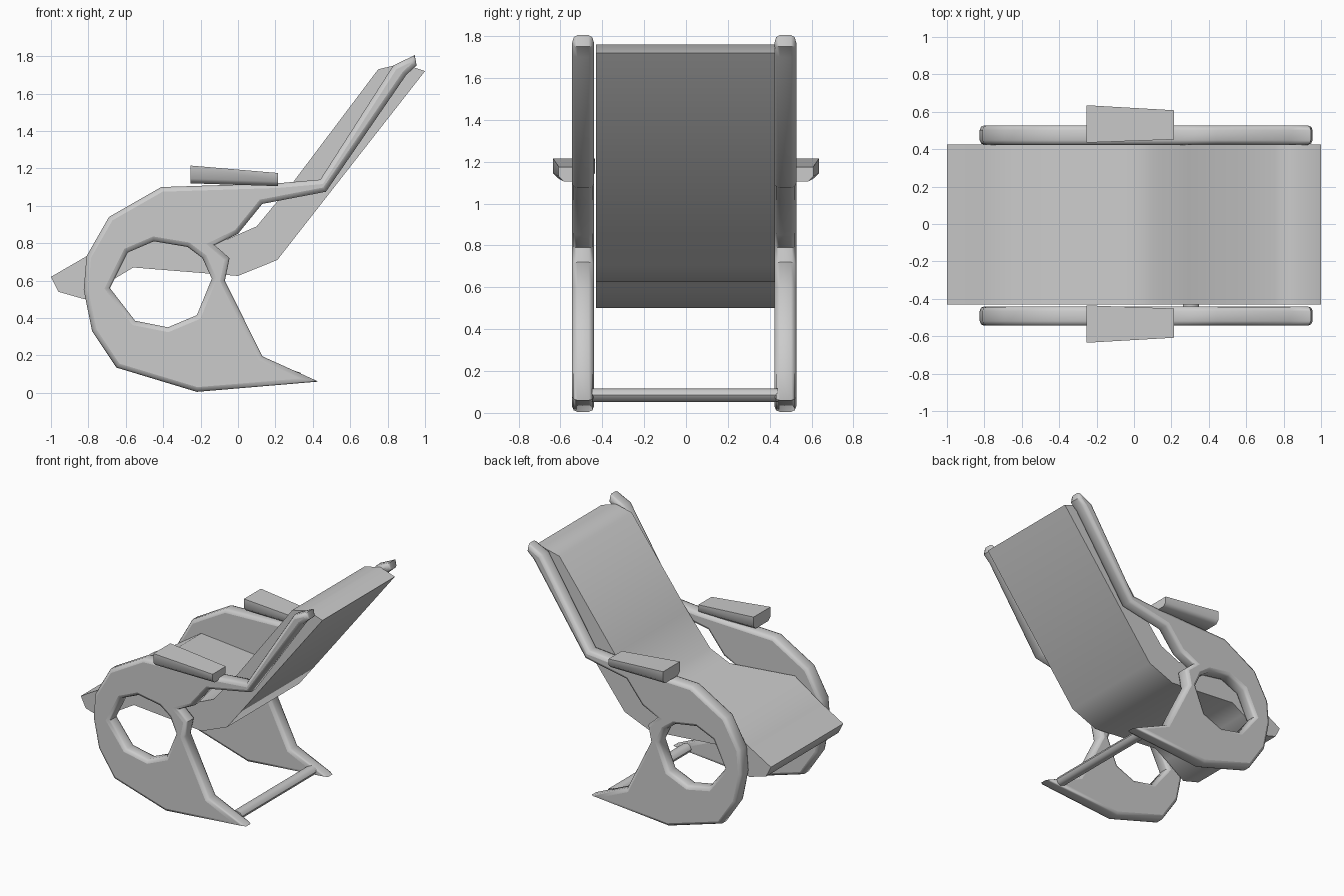
import bpy, bmesh, math
from mathutils import Vector

if "Cube" in bpy.data.objects:
    bpy.data.objects.remove(bpy.data.objects["Cube"])


def finish(ob, angle=50):
    bpy.ops.object.select_all(action='DESELECT')
    ob.select_set(True)
    bpy.context.view_layer.objects.active = ob
    bpy.ops.object.convert(target='MESH')
    bpy.ops.object.shade_smooth_by_angle(angle=math.radians(angle))


def plate(name, loops, y, half, bevel):
    """Rounded plate from x-z outlines (extra outlines are holes)."""
    cu = bpy.data.curves.new(name, 'CURVE')
    cu.dimensions, cu.fill_mode = '2D', 'BOTH'
    cu.extrude, cu.bevel_depth = half - bevel, bevel
    cu.offset, cu.bevel_resolution = -bevel, 1
    for pts in loops:
        sp = cu.splines.new('POLY')
        sp.points.add(len(pts) - 1)
        for p, (x, z) in zip(sp.points, pts):
            p.co = (x, z, 0, 1)
        sp.use_cyclic_u = True
    ob = bpy.data.objects.new(name, cu)
    bpy.context.collection.objects.link(ob)
    ob.rotation_euler.x = math.pi / 2
    ob.location.y = y
    finish(ob)


def loft(name, sections, angle=50):
    """Solid skinned through matching closed sections."""
    bm = bmesh.new()
    rings = [[bm.verts.new(p) for p in s] for s in sections]
    n = len(rings[0])
    for a, b in zip(rings, rings[1:]):
        for i in range(n):
            j = (i + 1) % n
            bm.faces.new((a[i], a[j], b[j], b[i]))
    bm.faces.new(rings[0])
    bm.faces.new(rings[-1])
    bmesh.ops.recalc_face_normals(bm, faces=bm.faces)
    me = bpy.data.meshes.new(name)
    bm.to_mesh(me)
    bm.free()
    ob = bpy.data.objects.new(name, me)
    bpy.context.collection.objects.link(ob)
    finish(ob, angle)


# Side frames: rocker, front loop, post and back rail in one outline
outer = [(-.41, 1.10), (-.69, .94), (-.81, .73), (-.825, .55), (-.78, .33),
         (-.65, .135), (-.22, .005), (.43, .06), (.13, .195), (-.07, .6),
         (-.045, .72), (-.125, .79), (0, .85), (.13, 1.01), (.47, 1.075),
         (.9, 1.7), (.955, 1.75), (.945, 1.805), (.83, 1.75), (.44, 1.14),
         (.21, 1.12)]
hole = [(-.685, .56), (-.59, .75), (-.45, .81), (-.27, .78), (-.19, .72),
        (-.14, .61), (-.22, .415), (-.375, .35), (-.55, .385)]
for side, y in (("front", -.492), ("back", .475)):
    plate(side + "_side_frame", [outer, hole], y, .052, .025)

# Seat: one continuous reclined slab
seat = [(-1, .62), (-.81, .73), (-.6, .87), (-.06, .82), (.1, .89),
        (.29, 1.12), (.75, 1.73), (.88, 1.76), (1, 1.72), (.21, .71),
        (0, .625), (-.56, .67), (-.66, .61), (-.82, .5), (-.96, .54)]
loft("seat", [[(x, y, z) for x, z in seat] for y in (-.43, .425)], 60)

# Armrests: tapered pads with chamfered undersides
for side, s in (("front", -1), ("back", 1)):
    def pad(x, y0, y1, z0, z1):
        c = .025
        return [(x, s * y0, z1), (x, s * y1, z1), (x, s * y1, z0 + c),
                (x, s * (y1 - c), z0), (x, s * (y0 + c), z0), (x, s * y0, z0 + c)]
    loft(side + "_armrest", [pad(-.255, .435, .635, 1.12, 1.215),
                             pad(.215, .452, .608, 1.105, 1.175)])

# Crossbar between the rockers
ring = [(.305 + .042 * math.cos(math.tau * i / 8), .085 + .032 * math.sin(math.tau * i / 8))
        for i in range(8)]
loft("crossbar", [[(x, y, z) for x, z in ring] for y in (-.45, .44)])
